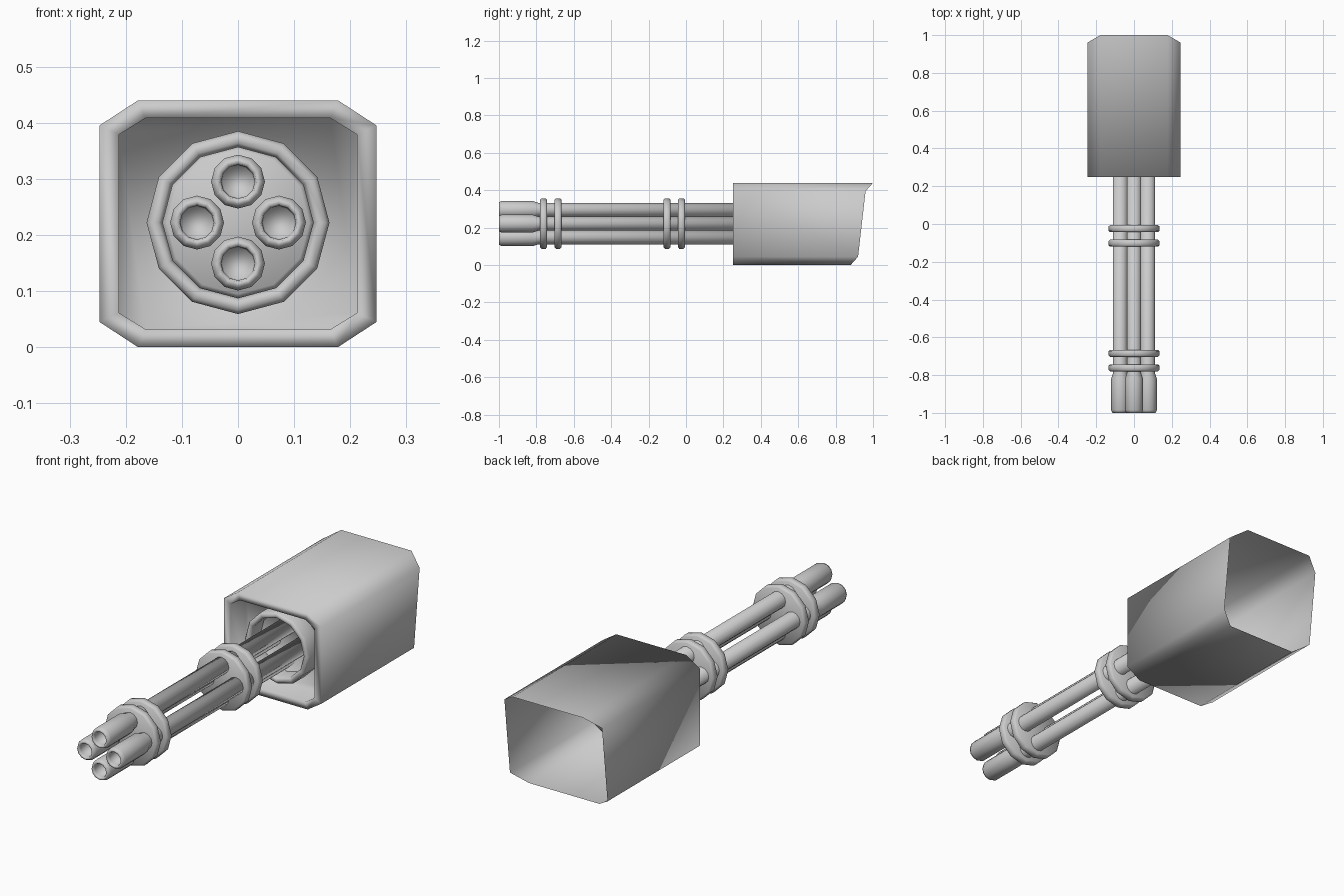
import bpy, bmesh
from math import sin, cos, pi

cube = bpy.data.objects.get("Cube")
if cube:
    bpy.data.objects.remove(cube, do_unlink=True)

AXIS_Z = 0.222
SIDES = 12

metal = bpy.data.materials.new("grey metal")
metal.use_nodes = True
GREY = (0.6, 0.6, 0.6, 1)
metal.diffuse_color = GREY
metal.node_tree.nodes["Principled BSDF"].inputs["Base Color"].default_value = GREY


def loft(name, rings, cap_start=True, cap_end=True):
    """Skin a row of equal-sized point rings into one smooth object."""
    bm = bmesh.new()
    rows = [[bm.verts.new(p) for p in ring] for ring in rings]
    n = len(rows[0])
    for a, b in zip(rows, rows[1:]):
        for i in range(n):
            j = (i + 1) % n
            bm.faces.new((a[i], a[j], b[j], b[i]))
    if cap_start:
        bm.faces.new(rows[0][::-1])
    if cap_end:
        bm.faces.new(rows[-1])
    bmesh.ops.recalc_face_normals(bm, faces=bm.faces)
    for f in bm.faces:
        f.smooth = True
    mesh = bpy.data.meshes.new(name)
    bm.to_mesh(mesh)
    bm.free()
    mesh.materials.append(metal)
    obj = bpy.data.objects.new(name, mesh)
    bpy.context.collection.objects.link(obj)
    return obj


def lathe(name, profile, x=0, z=AXIS_Z, **caps):
    """Turn (radius, y) points around an axis running front to back."""
    angles = [2 * pi * i / SIDES for i in range(SIDES)]
    rings = [[(x + r * cos(a), y, z + r * sin(a)) for a in angles]
             for r, y in profile]
    return loft(name, rings, **caps)


def octagon(half_w, flat_w, low, low_side, y_of):
    """Chamfered rectangle, mirrored about the barrel axis height."""
    high, high_side = 0.44 - low, 0.44 - low_side
    pts = [(flat_w, low), (half_w, low_side), (half_w, high_side), (flat_w, high)]
    pts += [(-x, z) for x, z in reversed(pts)]
    return [(x, y_of(z), z) for x, z in pts]


def rear_edge(z):
    """Slanted rear opening with clipped top and bottom."""
    if z > 0.42:
        return 1.0
    if z < 0.02:
        return 0.88
    return 0.92 + 0.04 * (z - 0.045) / 0.35


# Housing: open-backed shell, flat front lip and recessed front panel
outer = (0.247, 0.178, 0, 0.045)
inner = (0.212, 0.165, 0.032, 0.061)
loft("housing", [
    octagon(*outer, rear_edge),
    octagon(*outer, lambda z: 0.25),
    octagon(*inner, lambda z: 0.25),
    octagon(*inner, lambda z: 0.36),
], cap_start=False)

# Bearing ring inside the front recess
lathe("bearing_ring", [
    (0.163, 0.36), (0.163, 0.285), (0.156, 0.275),
    (0.142, 0.275), (0.135, 0.285), (0.135, 0.355),
], cap_start=False, cap_end=False)

# Four barrels with thicker, hollow muzzles
offset = 0.073
for label, dx, dz in (("top", 0, 1), ("bottom", 0, -1), ("left", 1, 0), ("right", -1, 0)):
    lathe(label + "_barrel", [
        (0.028, -0.93), (0.03, -0.99), (0.033, -1), (0.041, -1), (0.048, -0.985),
        (0.048, -0.82), (0.038, -0.79), (0.038, 0.36),
    ], x=dx * offset, z=AXIS_Z + dz * offset)

# Two pairs of clamp discs holding the barrels
for pair, start in (("front", -0.78), ("rear", -0.12)):
    for part, y in (("outer", start), ("inner", start + 0.077)):
        lathe(f"{pair}_{part}_clamp", [
            (0.127, y), (0.135, y + 0.007), (0.135, y + 0.03), (0.127, y + 0.037),
        ])
